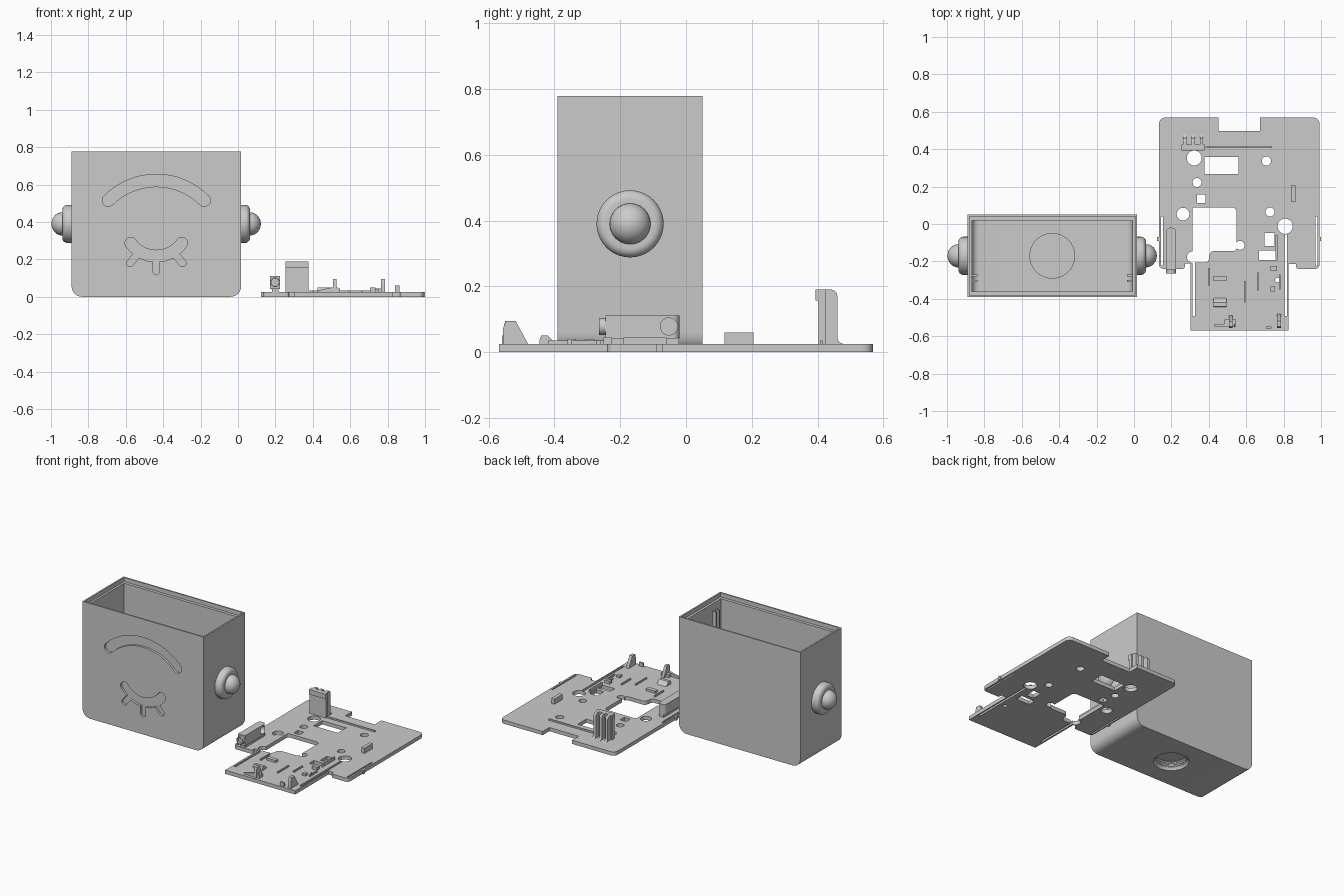
import bpy, bmesh, math
from mathutils import Vector, Matrix

if "Cube" in bpy.data.objects:
    bpy.data.objects.remove(bpy.data.objects["Cube"])

grey = bpy.data.materials.new("plastic_grey")
grey.use_nodes = True
COLOR = (0.6, 0.6, 0.6, 1)
grey.diffuse_color = COLOR
grey.node_tree.nodes["Principled BSDF"].inputs["Base Color"].default_value = COLOR
parts = []
MAP = {"X": lambda u, v, w: (w, u, v), "Y": lambda u, v, w: (u, w, v), "Z": lambda u, v, w: (u, v, w)}


def finish(name, bm):
    bmesh.ops.recalc_face_normals(bm, faces=bm.faces)
    me = bpy.data.meshes.new(name)
    bm.to_mesh(me)
    bm.free()
    me.materials.append(grey)
    ob = bpy.data.objects.new(name, me)
    bpy.context.collection.objects.link(ob)
    parts.append(ob)
    return ob


def prism(name, pts, lo, hi, axis="Z"):
    bm = bmesh.new()
    rings = [[bm.verts.new(MAP[axis](p[0], p[1], w)) for p in pts] for w in (lo, hi)]
    bm.faces.new(rings[0])
    bm.faces.new(rings[1])
    for i in range(len(pts)):
        j = (i + 1) % len(pts)
        bm.faces.new((rings[0][i], rings[0][j], rings[1][j], rings[1][i]))
    return finish(name, bm)


def box(name, x0, x1, y0, y1, z0, z1):
    return prism(name, [(x0, y0), (x1, y0), (x1, y1), (x0, y1)], z0, z1)


def circle(u, v, r, n=32):
    return [(u + r * math.cos(math.tau * i / n), v + r * math.sin(math.tau * i / n)) for i in range(n)]


def rounded(corners):
    # Each corner is (u, v, radius)
    out = []
    for i, (u, v, r) in enumerate(corners):
        p = Vector((u, v))
        if not r:
            out.append(p)
            continue
        a = p + (Vector(corners[i - 1][:2]) - p).normalized() * r
        b = p + (Vector(corners[(i + 1) % len(corners)][:2]) - p).normalized() * r
        for k in range(7):
            t = k / 6
            w = 0.8 * 2 * t * (1 - t)
            out.append((a * (1 - t) ** 2 + b * t * t + p * w) / ((1 - t) ** 2 + t * t + w))
    return out


def stroke(path, half):
    # Wide line with round ends along a path
    path = [Vector(p) for p in path]
    left, right = [], []
    for i, p in enumerate(path):
        d = (path[min(i + 1, len(path) - 1)] - path[max(i - 1, 0)]).normalized() * half
        n = Vector((-d.y, d.x))
        left.append(p + n)
        right.append(p - n)
    def cap(p, start):
        a0 = math.atan2((start - p).y, (start - p).x)
        return [p + half * Vector((math.cos(a0 - math.pi * k / 8), math.sin(a0 - math.pi * k / 8))) for k in range(1, 8)]
    return left + cap(path[-1], left[-1]) + right[::-1] + cap(path[0], right[0])


def arc(u, v, r, mid, spread, n=28):
    return [(u + r * math.cos(a), v + r * math.sin(a))
            for a in (math.radians(mid - spread + 2 * spread * i / n) for i in range(n + 1))]


def boolean(target, tool, op="DIFFERENCE"):
    m = target.modifiers.new("bool", "BOOLEAN")
    m.operation, m.solver, m.object = op, "EXACT", tool
    bpy.context.view_layer.objects.active = target
    bpy.ops.object.modifier_apply(modifier=m.name)
    parts.remove(tool)
    bpy.data.objects.remove(tool)


def lathe(name, profile, origin, direction, n=40):
    # Spin (radius, height) points about an axis
    bm = bmesh.new()
    vs = [bm.verts.new((r, 0, h)) for r, h in profile]
    es = [bm.edges.new(e) for e in zip(vs, vs[1:])]
    bmesh.ops.spin(bm, geom=vs + es, cent=(0, 0, 0), axis=(0, 0, 1), angle=math.tau, steps=n)
    bmesh.ops.remove_doubles(bm, verts=bm.verts, dist=0.0005)
    rot = Vector((0, 0, 1)).rotation_difference(Vector(direction)).to_matrix().to_4x4()
    bm.transform(Matrix.Translation(origin) @ rot)
    return finish(name, bm)


# Case: round-bottomed shell, open at the top with a stepped rim
CX, CY = -0.437, -0.17
case = prism("case", rounded([(-0.89, 0.778, 0), (-0.89, 0, 0.06), (0.017, 0, 0.06), (0.017, 0.778, 0)]), -0.39, 0.05, "Y")
boolean(case, prism("cavity", rounded([(-0.866, 0.9, 0), (-0.866, 0.03, 0.04), (-0.009, 0.03, 0.04), (-0.009, 0.9, 0)]), -0.36, 0.02, "Y"))
boolean(case, box("rim_step", -0.88, 0.007, -0.38, 0.04, 0.75, 0.9))
boolean(case, prism("boss", circle(CX, CY, 0.122, 48), 0.01, 0.08), "UNION")
# Threaded socket under the case
thread = [(0.094 if k % 2 else 0.1, 0.012 + 0.006 * k) for k in range(9)]
boolean(case, lathe("socket", [(0, -0.02), (0.118, -0.02)] + thread + [(0, 0.06)], (CX, CY, 0), (0, 0, 1)))
# Engraved closed eye, lashes and brow
marks = [stroke(arc(CX, 0.26, 0.362, 90, 45), 0.033), stroke(arc(CX, 0.387, 0.169, 270, 54), 0.031),
         stroke([(CX, 0.21), (CX, 0.135)], 0.017)]
marks += [stroke([(CX + s * 0.095, 0.235), (CX + s * 0.14, 0.18)], 0.019) for s in (-1, 1)]
for m in marks:
    boolean(case, prism("mark", m, -0.45, -0.375, "Y"))
for x0, x1 in ((-0.87, -0.838), (-0.037, -0.005)):
    for y in (-0.305, -0.275):
        box("inner_rail", x0, x1, y - 0.005, y + 0.005, 0.03, 0.7)

# Side knobs: rounded ring and dome
knob = [(0, -0.01), (0.102, -0.01), (0.102, 0.022)]
knob += [(0.075 + 0.027 * math.cos(a), 0.022 + 0.027 * math.sin(a)) for a in (math.pi / 2 * k / 8 for k in range(1, 9))]
knob += [(0.062, 0.049)]
knob += [(0.062 * math.cos(a), 0.049 + 0.058 * math.sin(a)) for a in (math.pi / 2 * k / 10 for k in range(1, 11))]
for name, x, d in (("left_knob", 0.015, 1), ("right_knob", -0.89, -1)):
    lathe(name, knob, (x, CY, 0.39), (d, 0, 0))

# Back plate with notch and lower tab
T = 0.025
plate = prism("back_plate", rounded([
    (0.134, 0.569, 0.035), (0.134, -0.24, 0.025), (0.272, -0.24, 0.015), (0.272, -0.21, 0), (0.302, -0.21, 0),
    (0.302, -0.569, 0), (0.826, -0.569, 0), (0.826, -0.215, 0), (0.865, -0.215, 0), (0.865, -0.24, 0.015),
    (0.992, -0.24, 0.025), (0.992, 0.569, 0.035), (0.673, 0.569, 0), (0.673, 0.498, 0), (0.453, 0.498, 0), (0.453, 0.569, 0)]), 0, T)
# Round holes
for x, y, r in ((0.322, 0.353, 0.04), (0.337, 0.222, 0.024), (0.262, 0.053, 0.034), (0.708, 0.337, 0.025),
                (0.727, 0.064, 0.024), (0.808, -0.012, 0.041), (0.767, -0.3, 0.013),
                (0.567, -0.114, 0.024), (0.314, -0.177, 0.031)):
    boolean(plate, prism("hole", circle(x, y, r, 28), -0.1, 0.1))
# Rectangular windows and long slots
for x0, x1, y0, y1 in ((0.378, 0.558, 0.268, 0.359), (0.337, 0.382, 0.113, 0.158), (0.697, 0.752, -0.117, -0.047),
                       (0.667, 0.767, -0.192, -0.142), (0.314, 0.327, -0.492, -0.2), (0.805, 0.819, -0.492, -0.055),
                       (0.144, 0.154, -0.222, 0.04), (0.97, 0.98, -0.222, 0.04)):
    boolean(plate, box("window", x0, x1, y0, y1, -0.1, 0.1))
boolean(plate, prism("opening", rounded([
    (0.312, 0.088, 0.012), (0.312, -0.207, 0.01), (0.397, -0.207, 0.02), (0.407, -0.145, 0.02),
    (0.549, -0.145, 0.02), (0.549, 0.088, 0.025)]), -0.1, 0.1))
for x0, x1 in ((0.124, 0.136), (0.988, 1.0)):
    box("side_latch", x0, x1, -0.09, -0.07, 0, T)

# Tall hooked clip with three ribs
prism("tall_clip", [(0.402, 0.02), (0.402, 0.157), (0.393, 0.157), (0.393, 0.19), (0.425, 0.19), (0.425, 0.02)], 0.254, 0.377, "X")
for x in (0.272, 0.316, 0.361):
    prism("clip_rib", rounded([(0.42, 0.02, 0), (0.42, 0.19, 0), (0.46, 0.19, 0.02), (0.46, T, 0.022), (0.488, T, 0), (0.488, 0.02, 0)]), x - 0.009, x + 0.009, "X")

# Hinge barrel with bores
barrel = prism("barrel", rounded([(0.172, -0.245, 0), (0.224, -0.245, 0), (0.224, -0.02, 0.022), (0.172, -0.02, 0.022)]), 0.042, 0.112)
boolean(barrel, prism("side_bore", circle(-0.052, 0.078, 0.026), 0.19, 0.3, "X"))
nose = prism("barrel_nose", circle(0.198, 0.078, 0.026), -0.264, -0.24, "Y")
boolean(nose, prism("nose_bore", circle(0.198, 0.078, 0.02), -0.3, -0.25, "Y"))
box("barrel_support", 0.182, 0.217, -0.235, -0.022, 0.02, 0.045)

# Small blocks and ridges standing on the plate
for name, x0, x1, y0, y1, top in (
        ("stop_block", 0.84, 0.863, 0.117, 0.205, 0.06), ("cross_ridge", 0.382, 0.737, 0.407, 0.415, 0.035),
        ("upper_pad", 0.425, 0.495, -0.305, -0.278, 0.04), ("left_ridge", 0.395, 0.403, -0.33, -0.235, 0.035),
        ("middle_ridge", 0.587, 0.595, -0.42, -0.305, 0.035), ("right_ridge", 0.66, 0.668, -0.355, -0.26, 0.035),
        ("outer_ridge", 0.775, 0.783, -0.35, -0.27, 0.035), ("upper_catch", 0.73, 0.765, -0.25, -0.225, 0.045),
        ("lower_catch", 0.73, 0.755, -0.36, -0.335, 0.04), ("window_bar", 0.757, 0.767, -0.19, -0.06, 0.045),
        ("edge_block", 0.705, 0.735, -0.56, -0.548, 0.05)):
    box(name, x0, x1, y0, y1, 0.02, top)


# Sloped snaps
def wedge(name, x0, x1, y0, y1, top):
    w = y1 - y0
    prism(name, [(y0, 0.02), (y0, top * 0.75), (y0 + w * 0.1, top), (y0 + w * 0.5, top), (y1, T), (y1, 0.02)], x0, x1, "X")


wedge("tab_snap", 0.508, 0.527, -0.556, -0.488, 0.095)
prism("snap_foot", [(0.43, 0.02), (0.43, 0.035), (0.5, 0.05), (0.535, 0.05), (0.545, 0.02)], -0.55, -0.535, "Y")
wedge("corner_snap", 0.764, 0.786, -0.556, -0.48, 0.095)
wedge("middle_snap", 0.425, 0.495, -0.445, -0.395, 0.05)
box("snap_seat", 0.485, 0.545, -0.55, -0.51, 0.02, 0.045)

# Smooth rounded surfaces, keep sharp edges
for ob in parts:
    ob.select_set(True)
bpy.context.view_layer.objects.active = case
bpy.ops.object.shade_smooth_by_angle(angle=math.radians(30))
